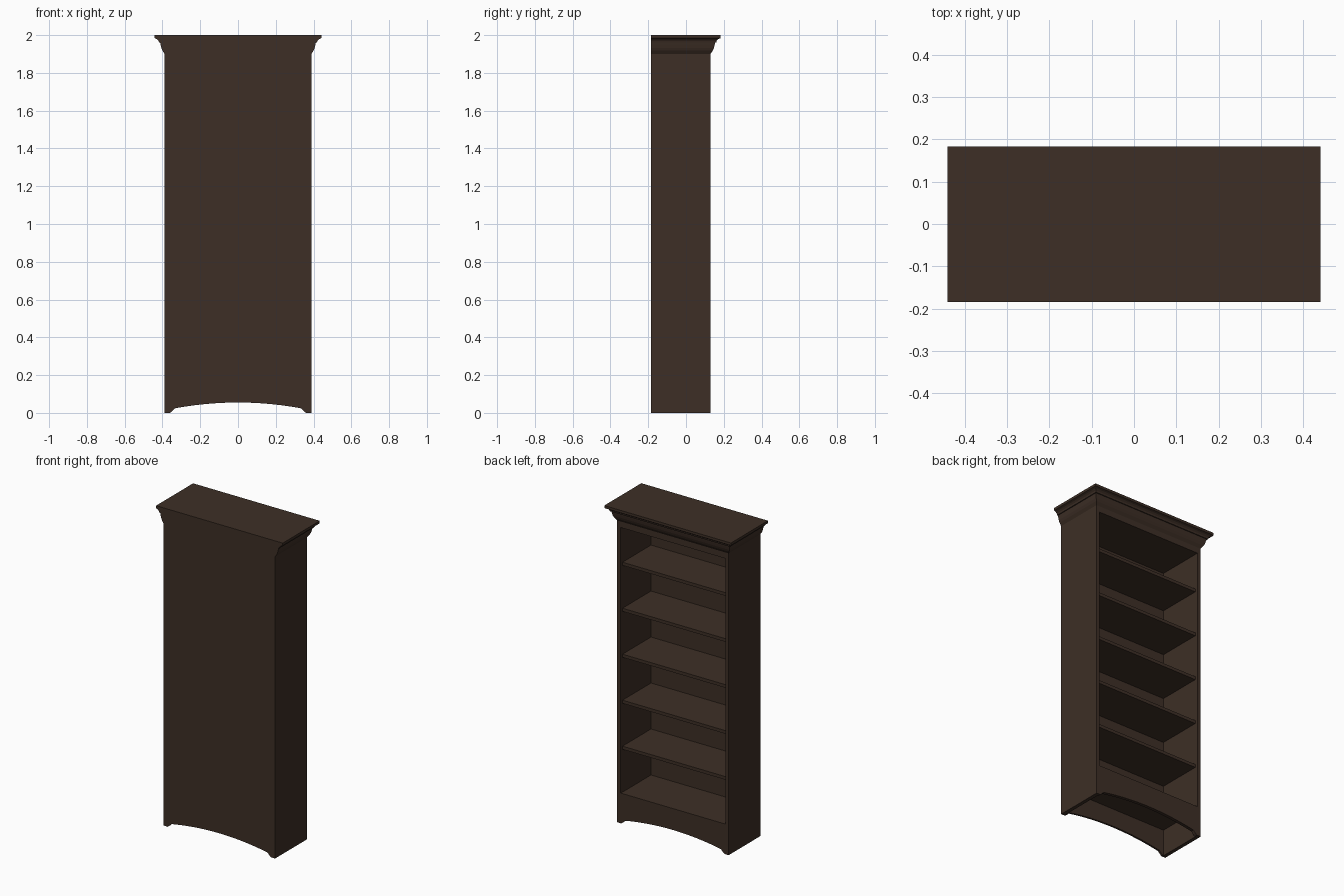
import bpy, bmesh

if "Cube" in bpy.data.objects:
    bpy.data.objects.remove(bpy.data.objects["Cube"])

wood = bpy.data.materials.new("dark brown wood")
wood.diffuse_color = (0.047, 0.028, 0.019, 1)
wood.use_nodes = True
wood.node_tree.nodes["Principled BSDF"].inputs["Base Color"].default_value = wood.diffuse_color

W, T = 0.388, 0.023            # half width, side thickness
YB, YF = -0.185, 0.13          # closed back plane, open front plane
IN = W - T                     # inner half width
BACK_IN, SHELF_F = YB + 0.012, YF - 0.02
CARCASS_TOP = 1.90


def finish(name, bm):
    bmesh.ops.recalc_face_normals(bm, faces=bm.faces)
    me = bpy.data.meshes.new(name)
    bm.to_mesh(me)
    bm.free()
    me.materials.append(wood)
    ob = bpy.data.objects.new(name, me)
    bpy.context.collection.objects.link(ob)
    return ob


def loft(name, rings):
    """Closed solid through a stack of equal-length point rings."""
    bm = bmesh.new()
    vs = [[bm.verts.new(p) for p in r] for r in rings]
    n = len(rings[0])
    for a, b in zip(vs, vs[1:]):
        for i in range(n):
            j = (i + 1) % n
            bm.faces.new((a[i], a[j], b[j], b[i]))
    bm.faces.new(vs[0])
    bm.faces.new(vs[-1])
    return finish(name, bm)


def box(name, x0, x1, y0, y1, z0, z1):
    return loft(name, [[(x0, y0, z), (x1, y0, z), (x1, y1, z), (x0, y1, z)]
                       for z in (z0, z1)])


def arched_panel(name, y0, y1, top):
    """Panel across the width with an arched cut-out along the floor."""
    pts = [(-0.36, 0), (-0.347, 0.010)]
    for i in range(21):
        t = -1 + i / 10
        pts.append((0.335 * t, 0.024 + 0.031 * (1 - t * t)))
    pts += [(0.347, 0.010), (0.36, 0)]
    pts += [(IN, 0), (IN, top), (-IN, top), (-IN, 0)]
    return loft(name, [[(x, y, z) for x, z in pts] for y in (y0, y1)])


# Sides
box("side_left", -W, -IN, YB, YF, 0, CARCASS_TOP)
box("side_right", IN, W, YB, YF, 0, CARCASS_TOP)

# Back panel and front plinth, both arched at the floor
arched_panel("back_panel", YB, BACK_IN, CARCASS_TOP)
arched_panel("front_plinth", SHELF_F, YF, 0.19)

# Shelves
for i in range(6):
    top = 0.188 + 0.2895 * i
    box("shelf_%d" % (i + 1), -IN, IN, BACK_IN, SHELF_F, top - 0.02, top)

# Ceiling and front header rail
box("ceiling_board", -IN, IN, BACK_IN, SHELF_F, 1.862, 1.882)
box("header_rail", -IN, IN, SHELF_F, YF, 1.862, CARCASS_TOP)

# Crown moulding, flush with the back plane
profile = [(0.0, 1.90), (0.004, 1.906), (0.012, 1.918), (0.018, 1.933),
           (0.022, 1.95), (0.024, 1.961), (0.030, 1.961), (0.033, 1.971),
           (0.041, 1.979), (0.053, 1.984), (0.053, 2.0)]
loft("crown_moulding", [[(-W - o, YB, z), (W + o, YB, z),
                         (W + o, YF + o, z), (-W - o, YF + o, z)]
                        for o, z in profile])
